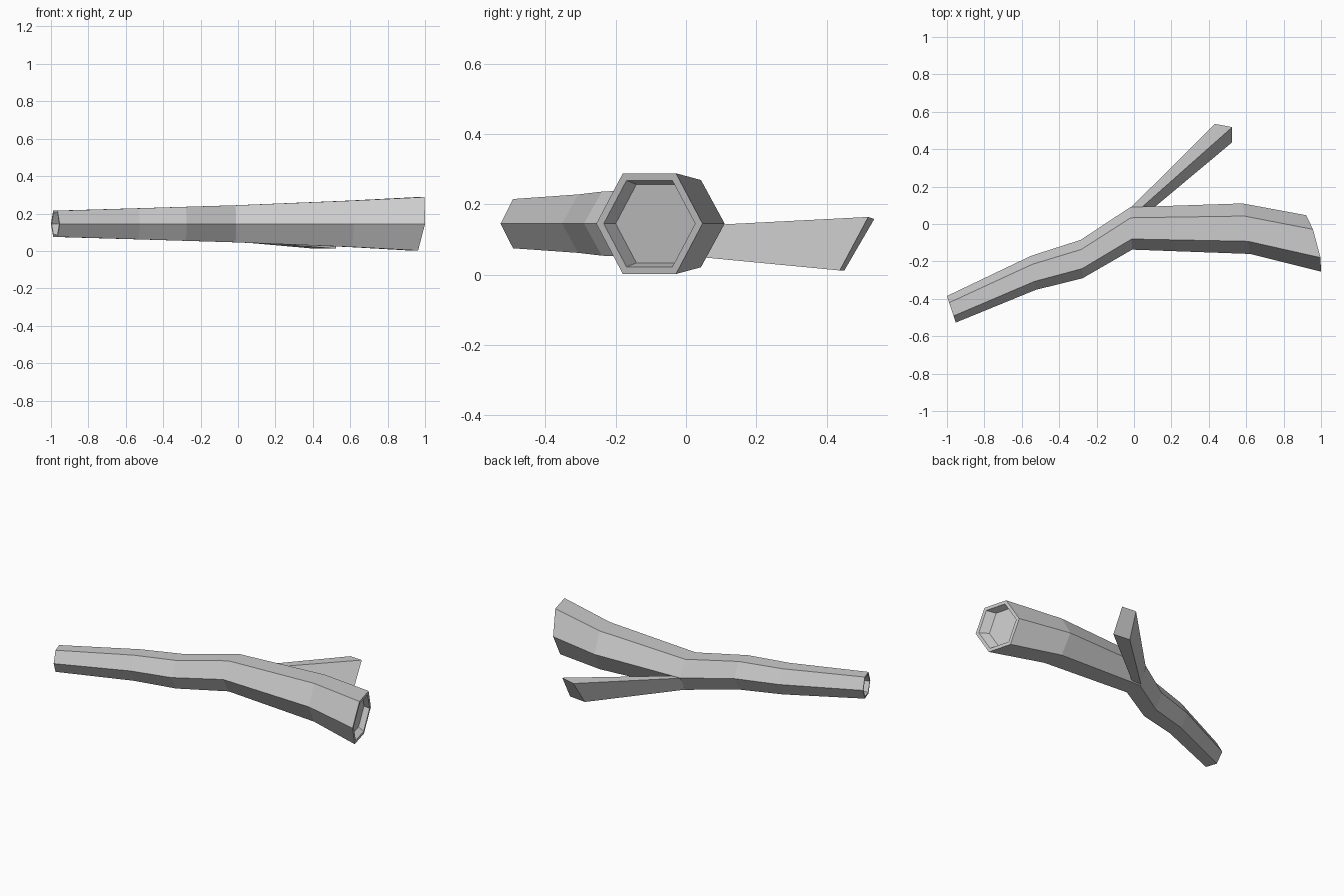
import bpy, bmesh
from mathutils import Vector

if "Cube" in bpy.data.objects:
    bpy.data.objects.remove(bpy.data.objects["Cube"])

MID_Z = 0.145


def hex_ring(front, back, half, tilt=0.0):
    # Hexagon spanning front to back points, flat on top and bottom
    f, b = Vector((*front, MID_Z)), Vector((*back, MID_Z))
    ring = []
    for t, s in ((0, 0), (.25, 1), (.75, 1), (1, 0), (.75, -1), (.25, -1)):
        p = f.lerp(b, t)
        ring.append(p + Vector((tilt * s, 0, half * s)))
    return ring


def shrink(ring, scale, inward=Vector()):
    c = sum(ring, Vector()) / len(ring)
    return [c + (p - c) * scale + inward for p in ring]


def loft(name, rings):
    bm = bmesh.new()
    loops = [[bm.verts.new(p) for p in r] for r in rings]
    n = len(rings[0])
    for a, b in zip(loops, loops[1:]):
        for i in range(n):
            j = (i + 1) % n
            bm.faces.new((a[i], a[j], b[j], b[i]))
    bm.faces.new(loops[0])
    bm.faces.new(loops[-1])
    bmesh.ops.recalc_face_normals(bm, faces=bm.faces)
    me = bpy.data.meshes.new(name)
    bm.to_mesh(me)
    bm.free()
    ob = bpy.data.objects.new(name, me)
    bpy.context.collection.objects.link(ob)
    return ob


# Bent log with hollowed ends
outer = [
    hex_ring((-.953, -.527), (-1.0, -.385), .07),
    hex_ring((-.525, -.352), (-.55, -.17), .083),
    hex_ring((-.275, -.29), (-.285, -.085), .091),
    hex_ring((-.01, -.137), (-.02, .09), .099),
    hex_ring((.62, -.16), (.58, .11), .124),
    hex_ring((1.0, -.255), (.92, .047), .143, .017),
]
left_in = Vector((.055, .022, 0))
right_in = Vector((-.05, .022, 0))
first, last = outer[0], outer[-1]
rings = [shrink(first, .76, left_in), shrink(first, .84)] + outer
rings += [shrink(last, .86), shrink(last, .78, right_in)]
loft("log", rings)

# Side branch growing from the lower back face
base = [Vector(p) for p in ((.04, .088, .142), (-.02, .085, .142),
                            (-.02, .04, .05), (.05, .04, .05))]
tip = [Vector(p) for p in ((.525, .518, .164), (.433, .535, .158),
                           (.41, .45, .012), (.525, .437, .012))]
loft("branch", [base, tip])
